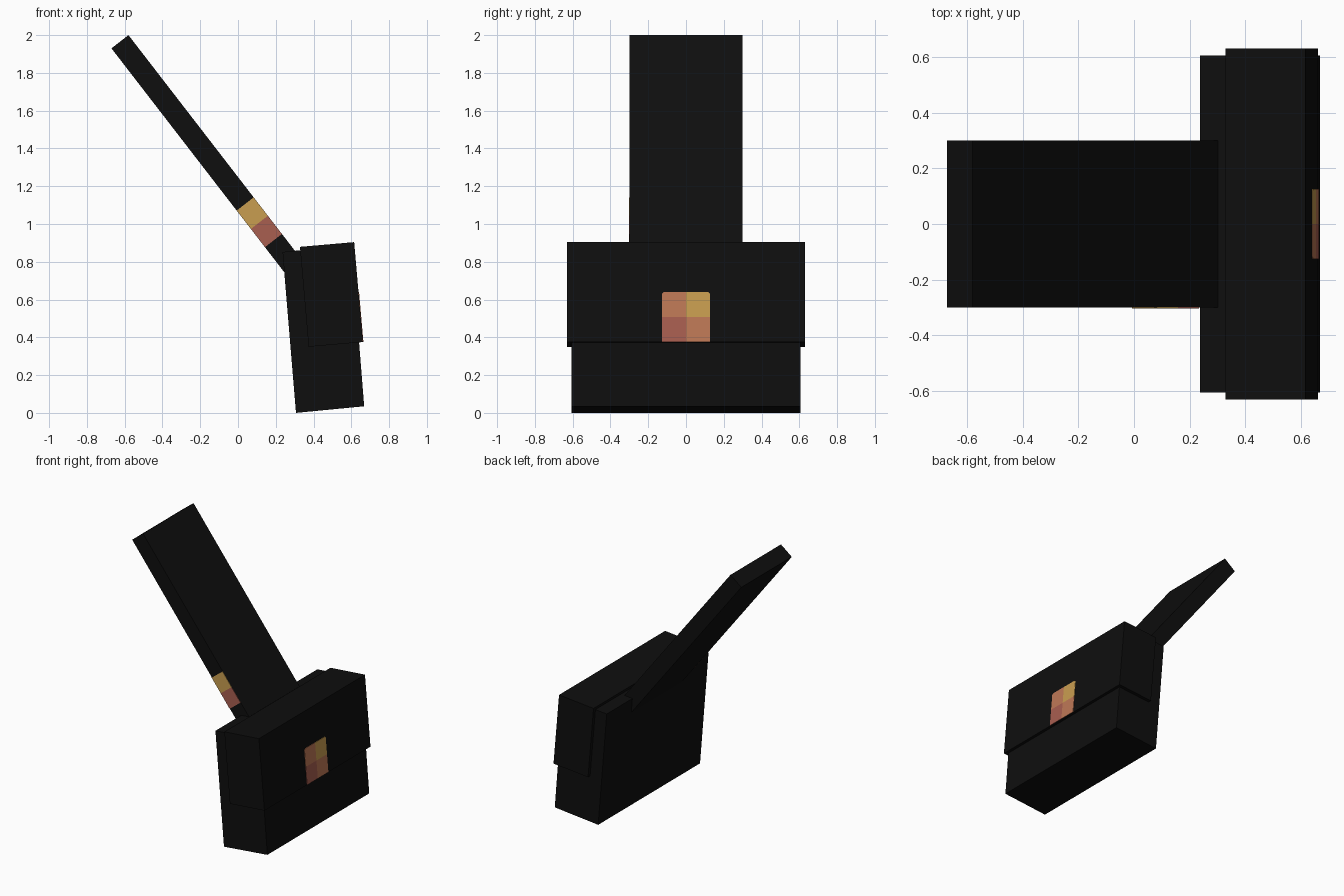
import bpy, bmesh
from mathutils import Vector

if "Cube" in bpy.data.objects:
    bpy.data.objects.remove(bpy.data.objects["Cube"])


def material(name, rgb):
    m = bpy.data.materials.new(name)
    m.diffuse_color = (*rgb, 1)
    m.use_nodes = True
    m.node_tree.nodes["Principled BSDF"].inputs["Base Color"].default_value = m.diffuse_color
    return m


BLACK = material("black leather", (0.0045, 0.0045, 0.0045))
YELLOW = material("gold yellow", (0.58, 0.337, 0.08))
ORANGE = material("copper orange", (0.515, 0.188, 0.093))
RED = material("dusty red", (0.392, 0.112, 0.08))


def prism(name, outline, push, mat):
    """Extrude a flat 3D outline along the vector push."""
    bm = bmesh.new()
    face = bm.faces.new([bm.verts.new(p) for p in outline])
    new = bmesh.ops.extrude_face_region(bm, geom=[face])["geom"]
    bmesh.ops.translate(bm, vec=push, verts=[v for v in new if isinstance(v, bmesh.types.BMVert)])
    bmesh.ops.recalc_face_normals(bm, faces=bm.faces[:])
    mesh = bpy.data.meshes.new(name)
    bm.to_mesh(mesh)
    bm.free()
    mesh.materials.append(mat)
    obj = bpy.data.objects.new(name, mesh)
    bpy.context.collection.objects.link(obj)
    return obj


def side_profile(name, xz, half_width, mat):
    """Side outline in x and z, centred across y."""
    return prism(name, [Vector((x, -half_width, z)) for x, z in xz],
                 Vector((0, 2 * half_width, 0)), mat)


# Leaning bag body and the flap that wraps its upper front
side_profile("bag_body", [(0.307, 0.0), (0.668, 0.035), (0.60, 0.886), (0.236, 0.852)], 0.605, BLACK)
side_profile("bag_flap", [(0.374, 0.35), (0.661, 0.375), (0.615, 0.904), (0.328, 0.879)], 0.63, BLACK)

# Slanted strap slab, running down into the top of the body
top_right, top_left = Vector((-0.58, 0, 2.0)), Vector((-0.67, 0, 1.93))
along = Vector((0.88, 0, -1.14)).normalized()


def strap_section(a, b):
    return [top_left + along * a, top_right + along * a, top_right + along * b, top_left + along * b]


side_profile("strap", [(p.x, p.z) for p in strap_section(0, 1.5)], 0.30, BLACK)

# Two coloured squares on the front edge of the strap
for name, a, b, mat in (("strap_square_upper", 1.085, 1.208, YELLOW),
                        ("strap_square_lower", 1.208, 1.33, RED)):
    prism(name, [p + Vector((0, -0.298, 0)) for p in strap_section(a, b)],
          Vector((0, -0.005, 0)), mat)

# Four-square clasp lying on the front of the flap
low, high = Vector((0.661, 0, 0.375)), Vector((0.615, 0, 0.904))
up = (high - low).normalized()
out = Vector((up.z, 0, -up.x))


def clasp_square(name, side, row, mat):
    b, t, w, c = row * 0.133, row * 0.133 + 0.133, 0.126, 0.01
    pts = [(0, b), (w, b), (w, t - c), (w - c, t), (0, t)] if row else [(0, b), (w, b), (w, t), (0, t)]
    prism(name, [low + up * (s + 0.001) + Vector((0, side * y, 0)) - out * 0.002 for y, s in pts],
          out * 0.005, mat)


clasp_square("clasp_upper_left", -1, 1, ORANGE)
clasp_square("clasp_upper_right", 1, 1, YELLOW)
clasp_square("clasp_lower_left", -1, 0, RED)
clasp_square("clasp_lower_right", 1, 0, ORANGE)
